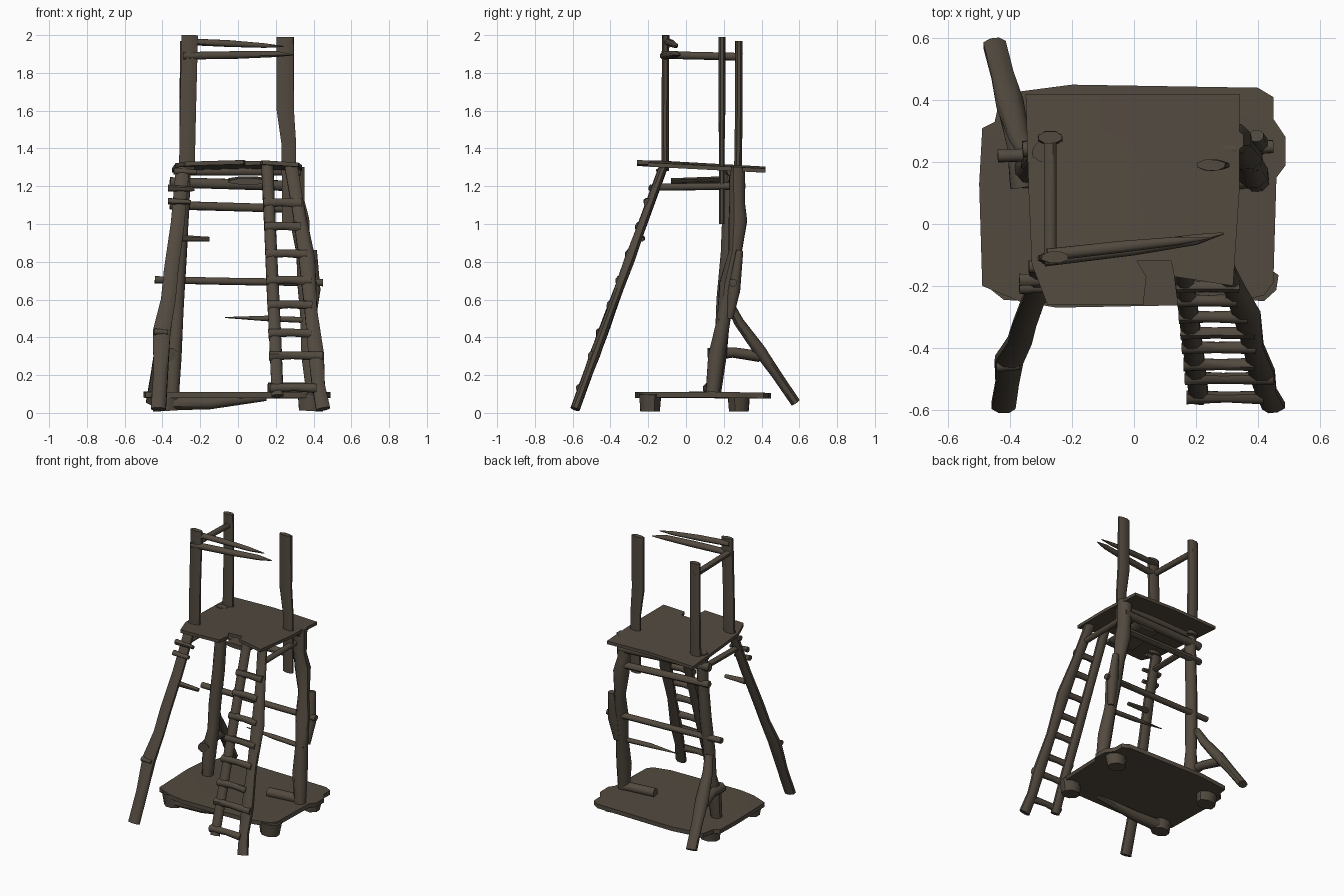
import bpy
import bmesh
import random
from math import cos, sin, pi, radians
from mathutils import Vector

random.seed(4)
cube = bpy.data.objects.get("Cube")
if cube:
    bpy.data.objects.remove(cube, do_unlink=True)

wood = bpy.data.materials.new("dark_weathered_wood")
wood.use_nodes = True
COLOUR = (0.085, 0.068, 0.05, 1)
wood.diffuse_color = COLOUR
bsdf = wood.node_tree.nodes["Principled BSDF"]
bsdf.inputs["Base Color"].default_value = COLOUR
bsdf.inputs["Roughness"].default_value = 0.9


def finish(name, bm):
    bmesh.ops.recalc_face_normals(bm, faces=bm.faces)
    mesh = bpy.data.meshes.new(name)
    bm.to_mesh(mesh)
    bm.free()
    mesh.materials.append(wood)
    obj = bpy.data.objects.new(name, mesh)
    bpy.context.collection.objects.link(obj)
    bpy.ops.object.select_all(action="DESELECT")
    obj.select_set(True)
    bpy.context.view_layer.objects.active = obj
    bpy.ops.object.shade_smooth_by_angle(angle=radians(50))
    return obj


def branch(name, points, width, depth=None, scales=None, sides=8):
    """Rough pole through the points; width runs sideways, depth across it."""
    depth = depth or width
    pts = [Vector(p) for p in points]
    scales = scales or [1] * len(pts)
    bm = bmesh.new()
    rings = []
    axis = (pts[-1] - pts[0]).normalized()
    for i, p in enumerate(pts):
        t = (pts[min(i + 1, len(pts) - 1)] - pts[max(i - 1, 0)]).normalized()
        side = Vector((1, 0, 0)) if abs(axis.z) > 0.6 else t.cross(Vector((0, 0, 1)))
        u = (side - t * side.dot(t)).normalized()
        v = t.cross(u)
        ring = []
        for k in range(sides):
            a = 2 * pi * (k + 0.5) / sides
            r = 0.53 * scales[i] * random.uniform(0.94, 1.06)
            ring.append(bm.verts.new(p + u * cos(a) * width * r + v * sin(a) * depth * r))
        rings.append(ring)
    for a, b in zip(rings, rings[1:]):
        for k in range(sides):
            n = (k + 1) % sides
            bm.faces.new((a[k], a[n], b[n], b[k]))
    bm.faces.new(rings[0])
    bm.faces.new(rings[-1])
    return finish(name, bm)


def slab(name, outline, height, thickness):
    """Flat board from an outline; height is a function of x and y."""
    bm = bmesh.new()
    top = [bm.verts.new((x, y, height(x, y))) for x, y in outline]
    low = [bm.verts.new((x, y, height(x, y) - thickness)) for x, y in outline]
    bm.faces.new(top)
    bm.faces.new(low)
    for k in range(len(top)):
        n = (k + 1) % len(top)
        bm.faces.new((top[k], top[n], low[n], low[k]))
    bmesh.ops.triangulate(bm, faces=[f for f in bm.faces if len(f.verts) > 4])
    return finish(name, bm)


def slope_y(z):
    """Depth of the leaning front leg and ladder at a height."""
    return -0.595 + 0.365 * z


# Ground plate and its feet
slab("ground_plate",
     [(-.49, -.2), (-.37, -.25), (-.25, -.27), (.3, -.26), (.42, -.23), (.45, -.19),
      (.46, .15), (.49, .19), (.49, .28), (.45, .34), (.45, .41), (.4, .44),
      (-.2, .45), (-.43, .42), (-.45, .33), (-.49, .31), (-.5, .13)],
     lambda x, y: 0.115 - 0.02 * abs(y), 0.03)
for sx, y in ((-1, -.19), (1, -.19), (-1, .28), (1, .28)):
    branch("plate_foot", [(sx * .385, y, .01), (sx * .39, y, .1)], .15, .12, [.85, 1])
branch("front_foot_log", [(-.4, -.19, .05), (-.15, -.19, .05), (.15, -.19, .08)], .09, .08, [1, .8, .4])

# Upper deck with a notch where the ladder arrives
slab("upper_deck",
     [(-.33, -.13), (-.28, -.26), (.03, -.26), (.04, -.17), (.01, -.12), (.12, -.12),
      (.13, -.17), (.32, -.2), (.34, .1), (.34, .42), (0, .42), (-.35, .42), (-.34, .1)],
     lambda x, y: 1.325 - 0.05 * y + 0.03 * x * (1 if x < .2 else -1), 0.022)

# Deck posts and hand rails
branch("front_post", [(-.27, -.11, 1.28), (-.265, -.11, 1.6), (-.255, -.107, 2)], .088, .04)
branch("back_post", [(-.27, .275, 1.26), (-.27, .28, 1.6), (-.27, .28, 1.97)], .08, .04)
branch("side_post", [(.27, .19, 1), (.27, .19, 1.42), (.25, .19, 1.6), (.25, .19, 1.99)], .09, .036,
       [.8, .85, 1, 1])
branch("side_hand_rail", [(-.27, -.13, 1.895), (-.27, .1, 1.89), (-.27, .3, 1.885)], .04)
branch("front_hand_rail", [(-.29, -.115, 1.89), (0, -.08, 1.895), (.2, -.05, 1.9), (.29, -.03, 1.895)],
       .045, .04, [1, 1, .8, .15])
branch("upper_hand_rail", [(-.28, -.1, 1.965), (-.05, -.075, 1.955), (.14, -.055, 1.945), (.24, -.045, 1.94)],
       .04, .036, [1, 1, .7, .15])

# Leaning front leg with short broken stubs
front = [(-.42, .02), (-.41, .22), (-.405, .43), (-.37, .6), (-.355, .75), (-.32, 1), (-.29, 1.31)]
branch("front_leg", [(x, slope_y(z), z) for x, z in front], .08, .05, [1, 1, 1.15, 1, .95, .9, .9])
for x0, x1, z, dy in ((-.31, -.15, .925, .02), (-.37, -.25, 1.12, -.02), (-.37, -.23, 1.19, -.02),
                      (-.34, -.22, 1.28, -.01), (-.445, -.37, .43, -.02)):
    y = slope_y(z) + dy
    branch("leg_stub", [(x0, y, z), (x1, y, z - .005)], .04, .035, [1, .7])

# Ladder
outer = [(.45, .02), (.425, .15), (.415, .31), (.385, .55), (.365, .82), (.325, 1.05), (.28, 1.31)]
inner = [(.21, .09), (.2, .35), (.185, .65), (.17, .95), (.155, 1.31)]
branch("ladder_outer_rail", [(x, slope_y(z), z) for x, z in outer], .075, .048, [1, .9, 1.15, .9, 1.15, .9, .9])
branch("ladder_inner_rail", [(x, slope_y(z), z) for x, z in inner], .064, .048)
for z, reach in ((.13, 0), (.3, .05), (.42, 0), (.57, .02), (.7, .03),
                 (.84, .02), (.985, 0), (1.11, .02)):
    y = slope_y(z) - .012
    x0, x1 = .185 - .035 * z, .43 - .1 * z
    branch("ladder_rung", [(x0 - .01, y, z), ((x0 + x1) / 2, y, z + .005), (x1 + reach, y, z)],
           .04, .045, [1.1, .9, 1.1])

# Crooked, knotted back legs
branch("back_right_leg",
       [(-.35, .15, .09), (-.345, .17, .3), (-.33, .19, .42), (-.325, .2, .6), (-.31, .22, .85),
        (-.295, .23, 1.1), (-.29, .235, 1.31)],
       .08, .075, [.95, 1.2, .95, 1, 1, .95, .95])
branch("back_left_leg",
       [(.4, .14, .09), (.385, .16, .3), (.37, .2, .5), (.365, .225, .68), (.345, .26, .85),
        (.325, .275, 1.02), (.31, .27, 1.12), (.305, .27, 1.3)],
       .085, .08, [.9, 1.15, .9, 1.2, .9, 1.2, 1, 1.1])
branch("leg_splinter", [(.39, .23, .5), (.4, .255, .65), (.395, .285, .86)], .065, .055, [.7, 1.15, .7])
branch("leg_base_log", [(.16, .12, .13), (.4, .15, .13)], .06, .06)

# Rear strut with its brace
branch("rear_strut", [(-.45, .58, .055), (-.425, .48, .2), (-.4, .39, .33), (-.37, .28, .48), (-.345, .23, .58)],
       .08, .06, [.9, .9, 1.1, .9, .7])
branch("strut_brace", [(-.36, .12, .31), (-.38, .25, .32), (-.41, .39, .3)], .065, .06, [1.2, .9, 1])

# Cross beams between the legs
branch("middle_cross_beam", [(-.44, .22, .705), (0, .235, .695), (.45, .25, .69)], .042, .038)
branch("pointed_cross_beam", [(.4, .19, .49), (.15, .19, .5), (-.07, .2, .505)], .038, .032, [1, .9, .15])
branch("low_back_beam", [(-.36, .245, 1.1), (.33, .285, 1.08)], .045, .045)
branch("high_back_beam", [(-.36, .24, 1.22), (.33, .29, 1.2)], .05, .055)
branch("back_deck_joist", [(-.33, .23, 1.28), (.33, .24, 1.28)], .05, .05)
for x in (-.3, .29):
    branch("side_deck_beam", [(x, -.15, 1.195), (x, .25, 1.2)], .042, .038)
branch("deck_under_board", [(.05, -.08, 1.225), (.05, .2, 1.235)], .2, .035)
